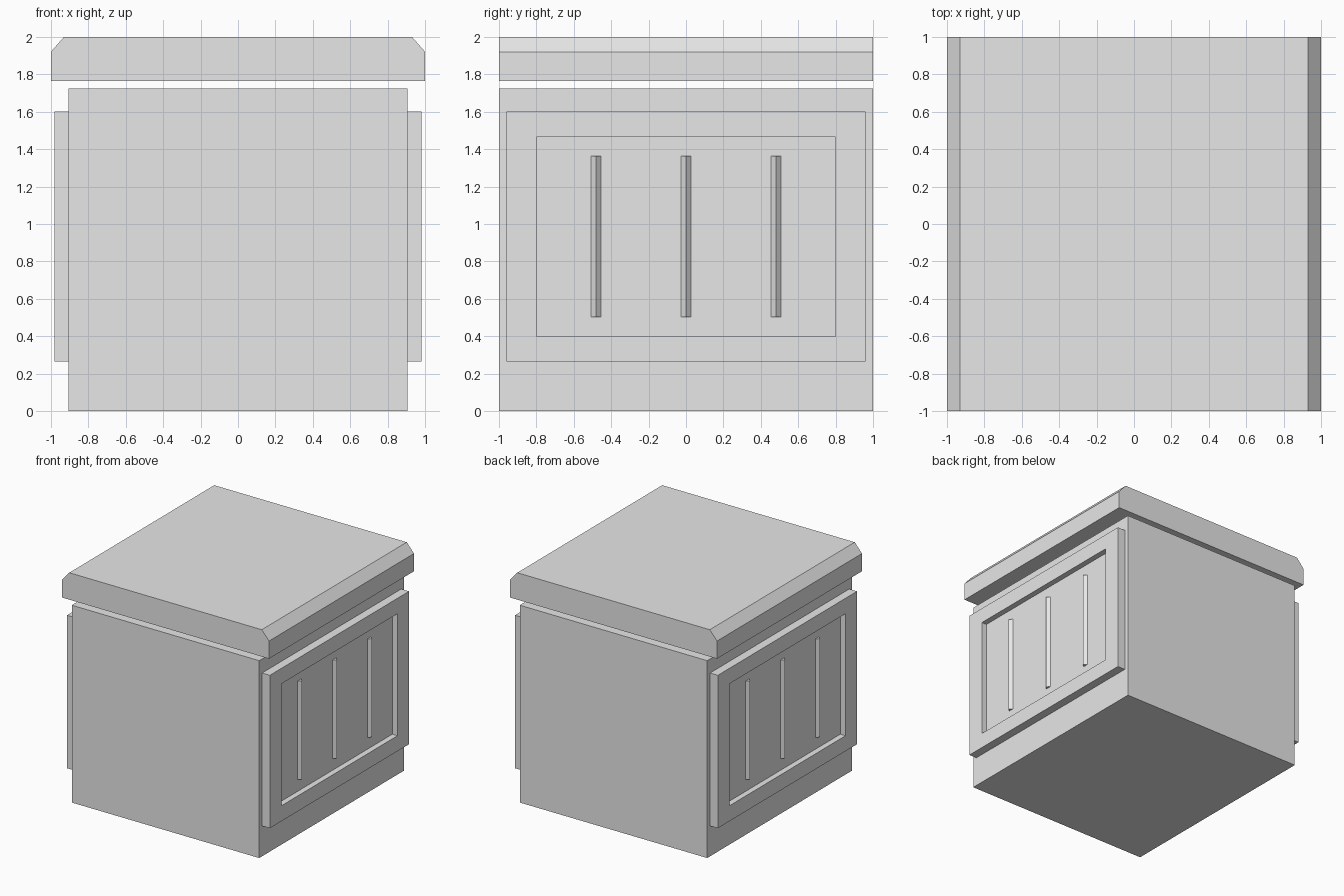
import bpy
import bmesh

cube = bpy.data.objects.get("Cube")
if cube:
    bpy.data.objects.remove(cube, do_unlink=True)

GREY = (0.8, 0.8, 0.8, 1.0)
grey = bpy.data.materials.new("plain grey")
grey.use_nodes = True
grey.diffuse_color = GREY
grey.node_tree.nodes["Principled BSDF"].inputs["Base Color"].default_value = GREY


def loft(name, rings):
    """Join matching rings of points into a closed solid with flat ends."""
    bm = bmesh.new()
    loops = [[bm.verts.new(p) for p in ring] for ring in rings]
    for a, b in zip(loops, loops[1:]):
        for i in range(len(a)):
            j = (i + 1) % len(a)
            bm.faces.new((a[i], a[j], b[j], b[i]))
    bm.faces.new(loops[0])
    bm.faces.new(loops[-1])
    bmesh.ops.recalc_face_normals(bm, faces=bm.faces)
    mesh = bpy.data.meshes.new(name)
    bm.to_mesh(mesh)
    bm.free()
    mesh.materials.append(grey)
    obj = bpy.data.objects.new(name, mesh)
    bpy.context.collection.objects.link(obj)
    return obj


def extrude_y(name, profile):
    """Sweep an x-z profile along the full depth."""
    return loft(name, [[(x, y, z) for x, z in profile] for y in (-1, 1)])


def side_ring(x, half_y, z0, z1):
    """Rectangle facing sideways at a given x."""
    return [(x, -half_y, z0), (x, half_y, z0), (x, half_y, z1), (x, -half_y, z1)]


# Main block and the floating lid with bevelled side edges
extrude_y("body", [(-0.905, 0), (0.905, 0), (0.905, 1.723), (-0.905, 1.723)])
extrude_y("lid", [(-1, 1.765), (1, 1.765), (1, 1.92), (0.93, 2),
                  (-0.93, 2), (-1, 1.92)])

BASE, FRONT, RECESS = 0.905, 0.98, 0.93
BAR = 0.026

for side, s in (("left", 1), ("right", -1)):
    # Raised panel with a sunken centre
    loft(side + "_panel", [side_ring(s * BASE, 0.96, 0.265, 1.6),
                           side_ring(s * FRONT, 0.96, 0.265, 1.6),
                           side_ring(s * FRONT, 0.8, 0.4, 1.465),
                           side_ring(s * RECESS, 0.8, 0.4, 1.465)])
    # Upright diamond-section bars in the recess
    for i, y in enumerate((-0.481, 0, 0.481)):
        x = s * RECESS
        loft(f"{side}_bar_{i + 1}",
             [[(x - BAR, y, z), (x, y - BAR, z), (x + BAR, y, z), (x, y + BAR, z)]
              for z in (0.503, 1.363)])
